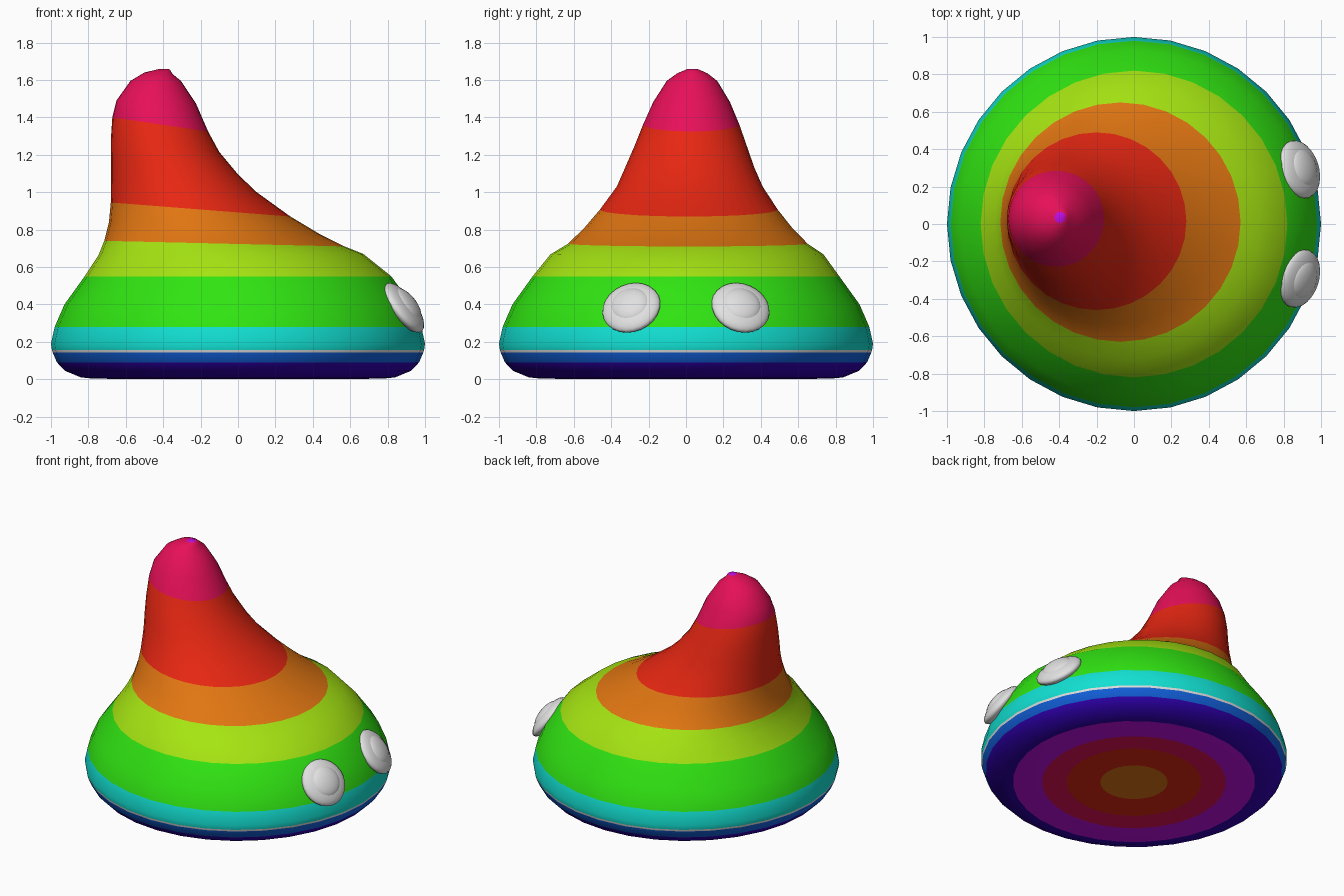
import bpy, bmesh, math
from mathutils import Vector

if "Cube" in bpy.data.objects:
    bpy.data.objects.remove(bpy.data.objects["Cube"])

SIDES = 32
COLOURS = {
    "violet": (0.55, 0.004, 0.80), "pink": (0.80, 0.005, 0.10),
    "red": (0.80, 0.02, 0.006), "orange": (0.75, 0.18, 0.006),
    "lime": (0.38, 0.78, 0.006), "green": (0.03, 0.78, 0.006),
    "cyan": (0.006, 0.74, 0.64), "blue": (0.006, 0.12, 0.72),
    "indigo": (0.03, 0.0, 0.45), "pale grey": (0.75, 0.75, 0.75),
}
mats = {}
for name, rgb in COLOURS.items():
    mats[name] = bpy.data.materials.new(name)
    mats[name].diffuse_color = (*rgb, 1)
names = list(COLOURS)


def flat(r, z):
    """Level ring centred on the axis."""
    return (-r, z, r, z, r, 0.0)


# Rings from underside to tip: left x, left z, right x, right z, half depth,
# centre y; with the colour of the band that starts at the ring
RINGS = [
    (flat(0.22, 0.0), "red"), (flat(0.44, 0.0), "pink"),
    (flat(0.60, 0.0), "violet"), (flat(0.79, 0.005), "indigo"),
    (flat(0.84, 0.01), "indigo"), (flat(0.925, 0.045), "indigo"),
    (flat(0.968, 0.09), "blue"), (flat(0.991, 0.143), "pale grey"),
    (flat(0.995, 0.157), "cyan"), (flat(1.0, 0.19), "cyan"),
    (flat(0.98, 0.28), "green"), (flat(0.928, 0.40), "green"),
    (flat(0.82, 0.55), "lime"),
    ((-0.745, 0.665, 0.67, 0.67, 0.73, 0.005), "lime"),
    ((-0.715, 0.74, 0.57, 0.71, 0.64, 0.01), "orange"),
    ((-0.69, 0.84, 0.43, 0.78, 0.555, 0.012), "orange"),
    ((-0.68, 0.945, 0.28, 0.87, 0.475, 0.015), "red"),
    ((-0.68, 1.06, 0.10, 1.00, 0.39, 0.02), "red"),
    ((-0.68, 1.17, 0.0, 1.095, 0.345, 0.02), "red"),
    ((-0.68, 1.28, -0.10, 1.215, 0.30, 0.025), "red"),
    ((-0.672, 1.40, -0.16, 1.325, 0.257, 0.028), "pink"),
    ((-0.65, 1.49, -0.225, 1.475, 0.205, 0.03), "pink"),
    ((-0.575, 1.595, -0.305, 1.595, 0.135, 0.032), "pink"),
    ((-0.50, 1.64, -0.35, 1.632, 0.08, 0.034), "pink"),
    ((-0.425, 1.658, -0.365, 1.657, 0.03, 0.035), "violet"),
]

# Body: lofted rings with coloured bands
bm = bmesh.new()
loops = []
for (xl, zl, xr, zr, ry, cy), _ in RINGS:
    loop = []
    for i in range(SIDES):
        a = 2 * math.pi * i / SIDES
        t = (1 + math.cos(a)) / 2
        loop.append(bm.verts.new((xl + (xr - xl) * t, cy + ry * math.sin(a),
                                  zl + (zr - zl) * t)))
    loops.append(loop)
for (_, colour), low, high in zip(RINGS, loops, loops[1:]):
    for i in range(SIDES):
        j = (i + 1) % SIDES
        bm.faces.new((low[i], low[j], high[j], high[i])).material_index = names.index(colour)
# Underside centre and tip fans
for loop, point, colour in ((loops[0][::-1], (0, 0, 0), "orange"),
                            (loops[-1], (-0.395, 0.035, 1.66), "violet")):
    centre = bm.verts.new(point)
    for i in range(SIDES):
        f = bm.faces.new((loop[i], loop[(i + 1) % SIDES], centre))
        f.material_index = names.index(colour)
for f in bm.faces:
    f.smooth = True
mesh = bpy.data.meshes.new("body")
bm.to_mesh(mesh)
bm.free()
for m in mats.values():
    mesh.materials.append(m)
bpy.context.collection.objects.link(bpy.data.objects.new("body", mesh))


def lens(name, centre, normal, radius, thickness):
    """Flattened sphere facing along normal."""
    bpy.ops.mesh.primitive_uv_sphere_add(segments=24, ring_count=12, location=centre)
    ob = bpy.context.object
    ob.name = name
    ob.rotation_euler = normal.to_track_quat("Z", "Y").to_euler()
    ob.scale = (radius, radius, thickness)
    ob.data.materials.append(mats["pale grey"])
    bpy.ops.object.shade_smooth()


# Eyes: a disc with a smaller raised button on each
for side, label in ((-1, "front"), (1, "back")):
    a = math.radians(18) * side
    n = Vector((0.81 * math.cos(a), 0.81 * math.sin(a), 0.59)).normalized()
    c = Vector((0.885, 0.292 * side, 0.382))
    lens(label + "_eye", c, n, 0.16, 0.055)
    lens(label + "_eye_button", c + n * 0.025, n, 0.108, 0.045)

for m in bpy.data.materials:
    if m.users and not m.is_grease_pencil:
        m.use_nodes = True
        m.node_tree.nodes["Principled BSDF"].inputs["Base Color"].default_value = m.diffuse_color
